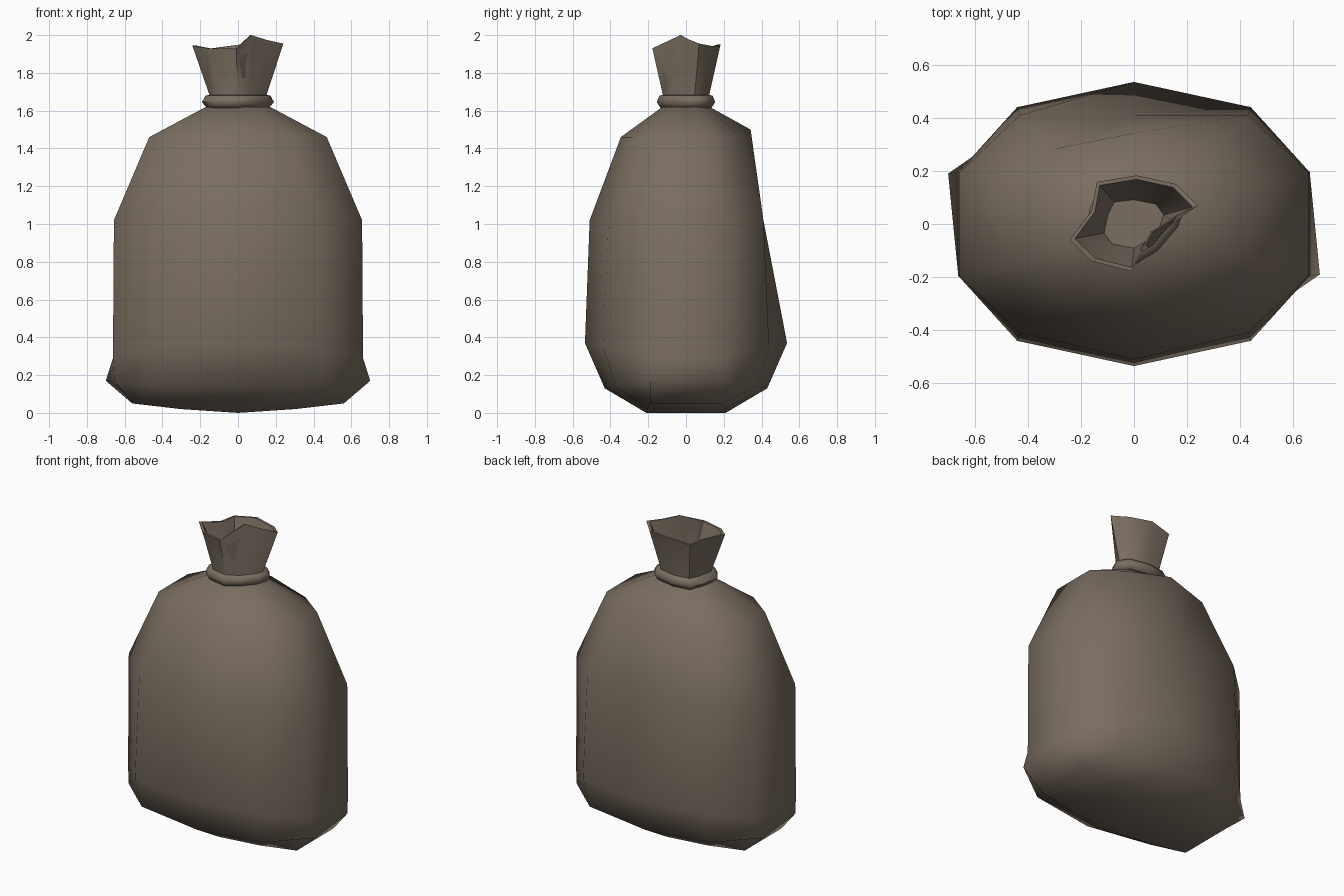
import bpy, bmesh, math

if "Cube" in bpy.data.objects:
    bpy.data.objects.remove(bpy.data.objects["Cube"])

mat = bpy.data.materials.new("brown sackcloth")
mat.diffuse_color = (0.195, 0.155, 0.116, 1)
mat.use_nodes = True
mat.node_tree.nodes["Principled BSDF"].inputs["Base Color"].default_value = mat.diffuse_color


def skin(bm, rings, close_loop=False):
    """Bridge equal-length point rings with quads."""
    vs = [[bm.verts.new(p) for p in r] for r in rings]
    n = len(rings[0])
    pairs = list(zip(vs, vs[1:])) + ([(vs[-1], vs[0])] if close_loop else [])
    for a, b in pairs:
        for i in range(n):
            j = (i + 1) % n
            bm.faces.new((a[i], a[j], b[j], b[i]))
    return vs


def finish(bm, name, angle):
    bmesh.ops.recalc_face_normals(bm, faces=bm.faces)
    me = bpy.data.meshes.new(name)
    bm.to_mesh(me)
    bm.free()
    ob = bpy.data.objects.new(name, me)
    bpy.context.collection.objects.link(ob)
    me.materials.append(mat)
    bpy.ops.object.select_all(action='DESELECT')
    ob.select_set(True)
    bpy.context.view_layer.objects.active = ob
    bpy.ops.object.shade_smooth_by_angle(angle=math.radians(angle))
    return ob


def ring(side, mid, centre):
    """Ten-sided ring mirrored over both axes from three (x, y, z) points."""
    quarter = [side, mid]
    r = quarter + [centre]
    r += [(-x, y, z) for x, y, z in reversed(quarter)]
    r += [(-x, -y, z) for x, y, z in quarter]
    r += [(centre[0], -centre[1], centre[2])]
    r += [(x, -y, z) for x, y, z in reversed(quarter)]
    return r


# Pinched neck outline and open mouth outline, same ten columns
neck = [(.15, .045), (.11, .1), (0, .122), (-.1, .11), (-.13, .05),
        (-.15, -.045), (-.11, -.1), (0, -.122), (.07, -.08), (.13, -.01)]
mouth = [(.24, .07, 1.955), (.16, .15, 1.94), (.01, .183, 1.95), (-.14, .158, 1.93),
         (-.16, .05, 1.93), (-.242, -.06, 1.945), (-.16, -.14, 1.93),
         (-.01, -.178, 1.93), (.07, -.03, 2.0), (.15, .02, 1.975)]


def flat(scale, z):
    return [(x * scale, y * scale, z) for x, y in neck]


# Sack body
base = ring((.56, .19, .05), (.3, .205, .02), (0, .21, 0))
low = ring((.655, .2, .17), (.44, .37, .14), (0, .43, .13))
low[4] = (-.70, .19, .17)       # two pulled-out bottom corners
low[9] = (.70, -.19, .17)
belly = ring((.662, .195, .29), (.44, .44, .35), (0, .535, .37))
chest = ring((.657, .195, 1.02), (.43, .41, 1.02), (0, .51, 1.02))
chest[2] = (0, .41, 1.02)       # dented back
shoulder = ring((.47, .15, 1.46), (.29, .285, 1.46), (0, .345, 1.46))
shoulder[2] = (0, .342, 1.5)
top = ring((.17, .05, 1.62), (.11, .105, 1.62), (0, .125, 1.62))

bm = bmesh.new()
vs = skin(bm, [base, low, belly, chest, shoulder, top])
b = vs[0]
for q in ((0, 1, 8, 9), (1, 2, 7, 8), (2, 3, 6, 7), (3, 4, 5, 6)):
    bm.faces.new([b[i] for i in q])
bm.faces.new(vs[-1])
finish(bm, "sack_body", 60)

# Flared cloth mouth with a thin lip and funnel inside
lip = [(x * .92, y * .92, z) for x, y, z in mouth]
bm = bmesh.new()
vs = skin(bm, [flat(1, 1.6), flat(1, 1.68), mouth, lip, flat(.75, 1.72)])
bm.faces.new(vs[-1])
finish(bm, "sack_mouth", 50)

# Tie band around the neck
bm = bmesh.new()
skin(bm, [flat(.9, 1.61), flat(1.1, 1.615), flat(1.27, 1.645),
          flat(1.15, 1.68), flat(.9, 1.685)], close_loop=True)
finish(bm, "neck_tie", 60)
